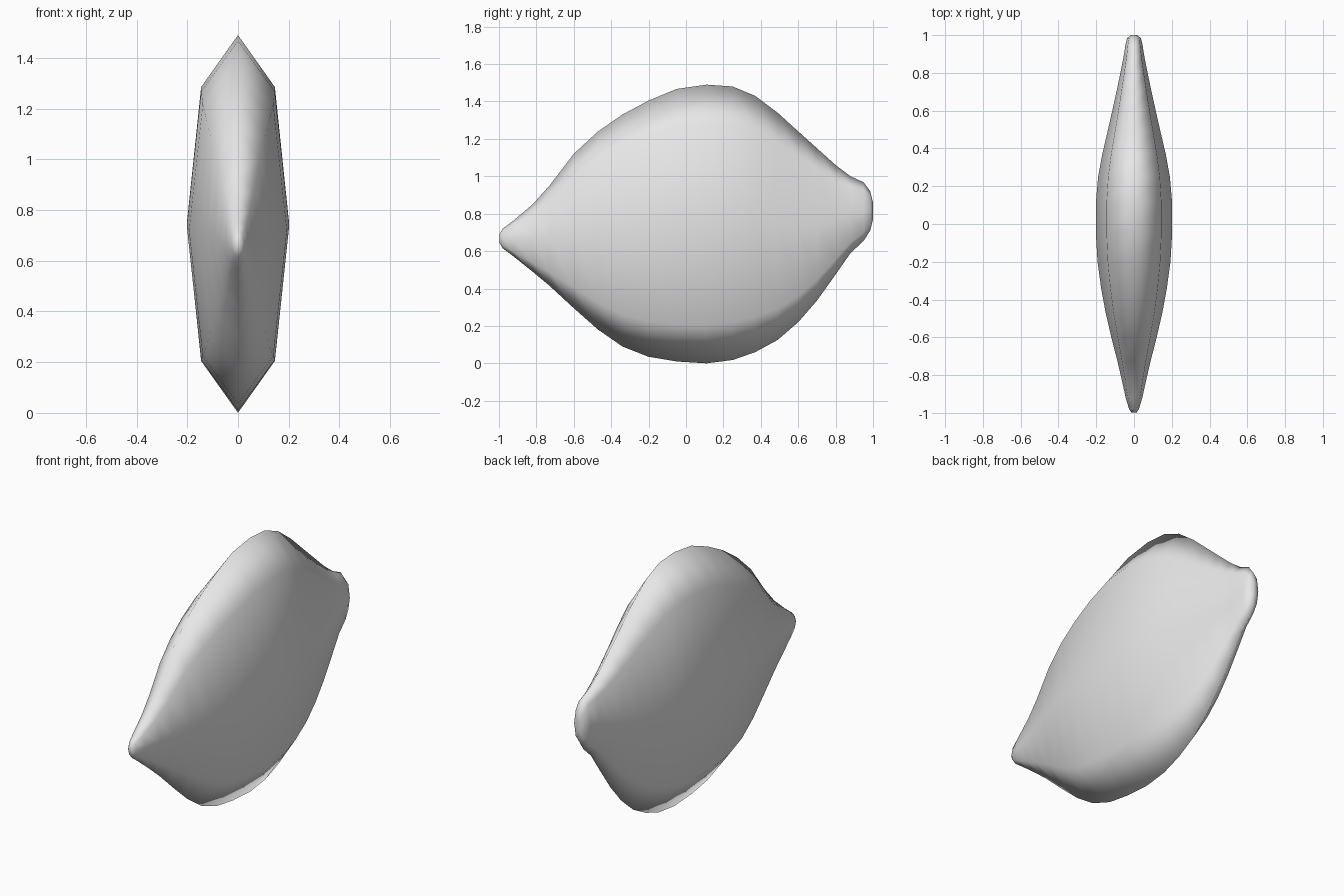
import bpy, bmesh

# Stations along the length: y, bottom z, top z, half width
STATIONS = [
    (-0.998, 0.645, 0.69, 0.014), (-0.98, 0.615, 0.72, 0.026),
    (-0.92, 0.57, 0.765, 0.044), (-0.82, 0.49, 0.85, 0.066),
    (-0.73, 0.415, 0.95, 0.087), (-0.60, 0.295, 0.12 + 1.0, 0.12),
    (-0.47, 0.18, 1.24, 0.15), (-0.34, 0.09, 1.33, 0.174),
    (-0.20, 0.035, 1.405, 0.193), (-0.05, 0.01, 1.467, 0.202),
    (0.11, 0.0, 1.49, 0.202), (0.25, 0.018, 1.48, 0.19),
    (0.37, 0.06, 1.43, 0.168), (0.49, 0.125, 1.34, 0.14),
    (0.60, 0.22, 1.24, 0.115), (0.70, 0.335, 1.15, 0.093),
    (0.80, 0.475, 1.06, 0.072), (0.88, 0.59, 1.0, 0.056),
    (0.95, 0.655, 0.968, 0.045), (0.985, 0.71, 0.92, 0.036),
    (1.0, 0.77, 0.86, 0.016),
]
# Eight-sided cross-section: x factor, height factor from the middle
SECTION = [(0, 1), (0.72, 0.725), (1, 0), (0.72, -0.725),
           (0, -1), (-0.72, -0.725), (-1, 0), (-0.72, 0.725)]

# Fruit body: rings lofted from tip to stem end
bm = bmesh.new()
rings = []
for y, low, high, width in STATIONS:
    mid, half = (low + high) / 2, (high - low) / 2
    rings.append([bm.verts.new((width * sx, y, mid + half * sz))
                  for sx, sz in SECTION])
for a, b in zip(rings, rings[1:]):
    for i in range(8):
        j = (i + 1) % 8
        bm.faces.new((a[i], a[j], b[j], b[i]))

# Closed ends
bm.faces.new(rings[0])
bm.faces.new(rings[-1])
bmesh.ops.recalc_face_normals(bm, faces=bm.faces[:])
for f in bm.faces:
    f.smooth = True

mesh = bpy.data.meshes.new("fruit_body")
bm.to_mesh(mesh)
bm.free()
body = bpy.data.objects.new("fruit_body", mesh)
bpy.context.collection.objects.link(body)

# Plain grey skin
skin = bpy.data.materials.new("light_grey")
skin.diffuse_color = (0.8, 0.8, 0.8, 1)
mesh.materials.append(skin)
